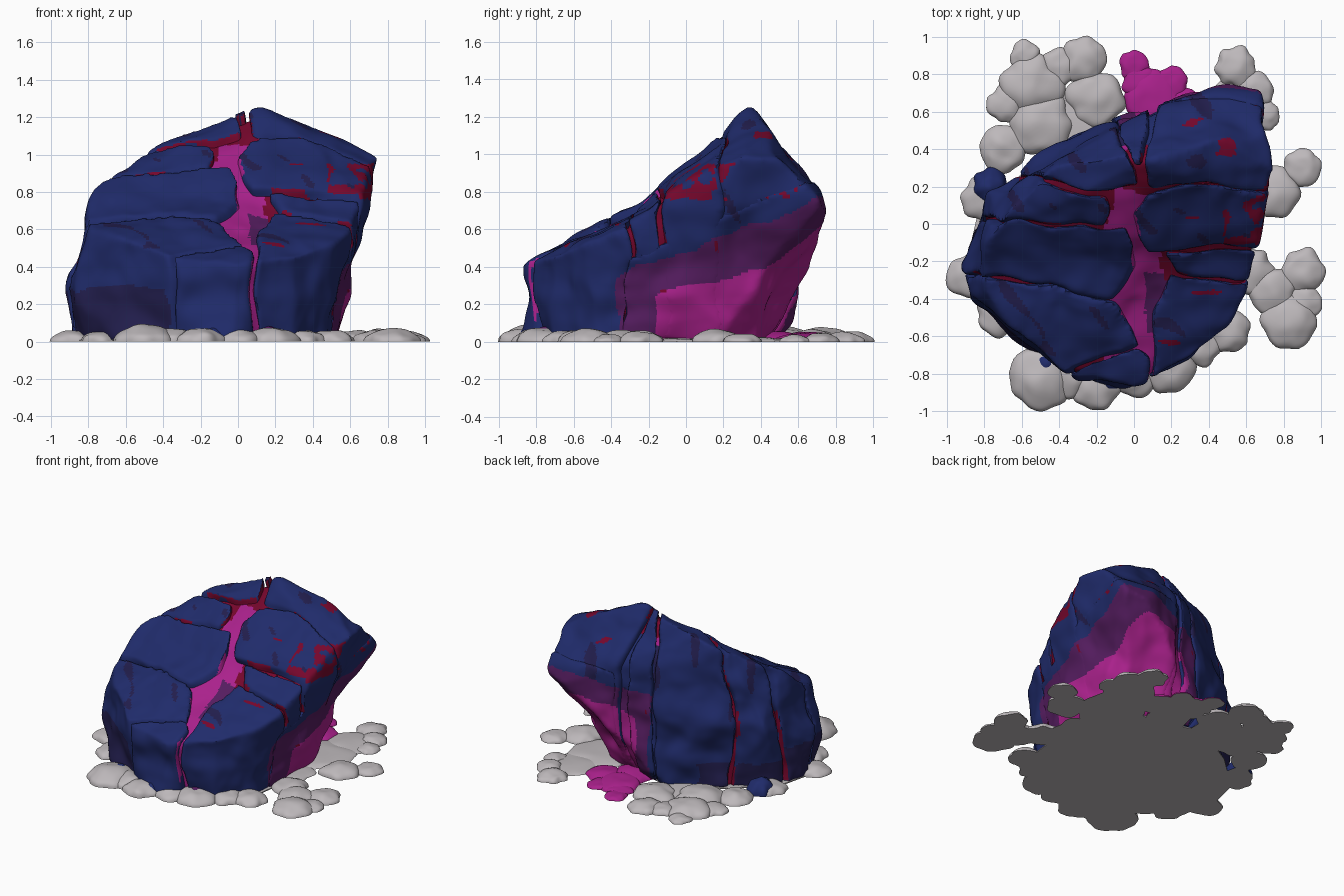
import bpy, bmesh, math
from mathutils import Vector, noise

if "Cube" in bpy.data.objects:
    bpy.data.objects.remove(bpy.data.objects["Cube"])


def material(name, r, g, b):
    m = bpy.data.materials.new(name)
    m.use_nodes = True
    m.diffuse_color = (r, g, b, 1)
    m.node_tree.nodes["Principled BSDF"].inputs["Base Color"].default_value = (r, g, b, 1)
    return m


NAVY, INDIGO, MAGENTA, PURPLE, CRIMSON, ASH = range(6)
PALETTE = [
    material("navy stone", .014, .024, .145),
    material("deep indigo", .016, .013, .075),
    material("magenta glow", .4, .015, .26),
    material("dark purple", .09, .012, .115),
    material("crimson seam", .18, .002, .025),
    material("ash grey", .51, .48, .495),
]


def add_object(name, mesh):
    ob = bpy.data.objects.new(name, mesh)
    bpy.context.collection.objects.link(ob)
    for m in PALETTE:
        mesh.materials.append(m)
    return ob


def smooth_shade(ob, angle):
    bpy.ops.object.select_all(action="DESELECT")
    ob.select_set(True)
    bpy.context.view_layer.objects.active = ob
    bpy.ops.object.shade_smooth_by_angle(angle=math.radians(angle))


# Overall boulder: foot outline, shoulder points and the sloping crown
FOOT = [(-.89, -.25), (-.82, .05), (-.55, .3), (-.2, .5), (.1, .42), (.38, .38), (.5, .15),
        (.52, -.2), (.49, -.45), (.3, -.7), (-.05, -.84), (-.35, -.79), (-.6, -.62), (-.82, -.42)]
BODY = [(-.92, -.2, .28), (-.87, -.4, .25), (-.76, .15, .5), (-.4, .42, .5), (-.15, .53, .5),
        (.5, .77, .68), (.65, .71, .72), (.73, .3, .99), (.66, -.1, .86), (.6, -.35, .68),
        (.5, -.55, .55), (.3, -.74, .46), (0, -.84, .41), (-.3, -.81, .45), (-.6, -.6, .57),
        (-.8, -.35, .68), (-.75, -.05, .88), (-.55, .2, 1), (-.3, .36, 1.11),
        (-.05, .34, 1.16), (.12, .36, 1.25), (.5, .45, 1.11), (.7, .5, .97), (.3, .57, .96)]


def boulder_hull(scale):
    bm = bmesh.new()
    for p in [(x, y, 0) for x, y in FOOT] + BODY:
        bm.verts.new((p[0] * scale, p[1] * scale, p[2] * scale))
    res = bmesh.ops.convex_hull(bm, input=bm.verts[:])
    junk = {e for e in res["geom_interior"] + res["geom_unused"] if isinstance(e, bmesh.types.BMVert)}
    bmesh.ops.delete(bm, geom=list(junk), context="VERTS")
    return bm


def clip(bm, point, normal):
    geom = bm.verts[:] + bm.edges[:] + bm.faces[:]
    bmesh.ops.bisect_plane(bm, geom=geom, plane_co=point, plane_no=normal, clear_outer=True)
    bmesh.ops.holes_fill(bm, edges=[e for e in bm.edges if e.is_boundary], sides=0)


def weather(p, n):
    """Sag the slope, hollow the overhang, bend the cracks and roughen the stone."""
    q = p.copy()
    q.z *= 1 - .12 * math.exp(-((p.y + .3) / .35) ** 2)
    hollow = .09 * math.exp(-(p - Vector((.42, .5, .3))).length_squared / .05)
    q -= Vector((.6, .8, 0)) * hollow
    q.x += .035 * noise.noise(p * 4 + Vector((3, 0, 0)))
    q.y += .05 * noise.noise(p * 4 + Vector((0, 8, 0)))
    q += n * (.022 * noise.noise(p * 3.2) + .01 * noise.noise(p * 9))
    q.z = max(q.z, .01)
    return q


def stone_colour(c, n):
    j = .05 * noise.noise(c * 5)
    z = c.z + j
    # glowing hollow under the overhang, with a purple rim
    if n.z < .45 and (n.x > .3 or n.y > .2) and c.x + j > -.08:
        if c.y > -.16 and c.x > .02 + j and z < .27 + .2 * (c.y + .16) + .5 * max(0, c.y - .4):
            return MAGENTA
        if c.y + j > -.36 and z < .42 + .36 * (c.y + .2):
            return CRIMSON if noise.noise(c * 9) > .6 else PURPLE
    # dark stain near the ground
    if c.x < -.38 + j and z < (.27 if c.y < 0 else .18) and abs(c.y + .1) < .7:
        return INDIGO
    # crimson patch on the right shoulder
    if c.x > .48 and .76 < c.z < .95 and n.y < -.1 and noise.noise(c * 12) > -.1:
        return CRIMSON
    # short seams and dark streaks on the slope
    if c.x > .1 and n.z > .25 and noise.noise(Vector((c.x * 5, c.y * 15, 2))) > .54:
        return CRIMSON
    if c.z > .5 and noise.noise(Vector((c.x * 8 + c.y * 6, c.y * 6 + c.z * 3, 5))) > .5:
        return INDIGO
    return NAVY


def core_colour(c, n):
    if c.y > .42:
        return stone_colour(c, n)
    if abs(c.x - .02 - .05 * math.sin(c.y * 9)) < .17 and c.z < 1.05:
        return PURPLE if c.x > .06 and -.58 < c.y < -.26 and c.z > .38 else MAGENTA
    return CRIMSON


def crack_wall_colour(c, n):
    # patchy glow on the sides of the cracks
    if c.y < -.5 and c.x < 0 or noise.noise(c * 5) < .02:
        return NAVY
    return core_colour(c, n)


def finish_stone(name, bm, voxel, colour, cracks=()):
    bmesh.ops.recalc_face_normals(bm, faces=bm.faces[:])
    raw = bpy.data.meshes.new(name)
    bm.to_mesh(raw)
    bm.free()
    tmp = bpy.data.objects.new("helper", raw)
    bpy.context.collection.objects.link(tmp)
    remesh = tmp.modifiers.new("remesh", "REMESH")
    remesh.mode, remesh.voxel_size = "VOXEL", voxel
    soften = tmp.modifiers.new("soften", "SMOOTH")
    soften.factor, soften.iterations = .5, 4
    mesh = bpy.data.meshes.new_from_object(tmp.evaluated_get(bpy.context.evaluated_depsgraph_get()))
    bpy.data.objects.remove(tmp)
    mesh.materials.clear()
    ob = add_object(name, mesh)
    inner = [any(f.normal.dot(n) > .92 and abs((f.center - p).dot(n)) < .015 for p, n in cracks)
             for f in mesh.polygons]
    moved = [weather(v.co, v.normal) for v in mesh.vertices]
    for v, q in zip(mesh.vertices, moved):
        v.co = q
    mesh.update()
    for f, wall in zip(mesh.polygons, inner):
        f.material_index = (crack_wall_colour if wall else colour)(f.center, f.normal)
    smooth_shade(ob, 40)


# Cracked plates: plan outlines, counter-clockwise, that slice the boulder
PLATES = {
    "front_left_plate": [(-2, -.065), (-2, -1.29), (.02, -.65), (-.11, -.4)],
    "front_block": [(-2, -1.3), (-2, -2), (.08, -2), (.07, -.7), (.02, -.66)],
    "middle_left_plate": [(-2, -.055), (-.12, -.385), (.02, -.23), (.03, -.1), (-.04, -.01), (-2, .035)],
    "upper_left_plate": [(-2, .048), (-.15, .005), (-.12, .07), (-.15, .15), (-2, .58)],
    "rear_left_plate": [(-2, .595), (-.13, .167), (0, .2), (.01, .3), (-.9, 2), (-2, 2)],
    "small_crown_plate": [(-.885, 2), (.02, .315), (.06, .33), (.1, 2)],
    "front_right_plate": [(.14, -2), (2, -2), (2, -.415), (.18, -.285), (.1, -.5), (.11, -.72)],
    "narrow_right_plate": [(.22, -.275), (2, -.4), (2, -.05), (.17, -.165)],
    "middle_right_plate": [(.1, -.14), (2, -.035), (2, .135), (.3, .19), (.06, .14), (-.01, .05)],
    "peak_plate": [(.05, .2), (2, .145), (2, 2), (.115, 2), (.075, .33)],
}
for i, (name, outline) in enumerate(PLATES.items()):
    bm = boulder_hull(1 + .006 * (i % 3))
    cracks = []
    for a, b in zip(outline, outline[1:] + outline[:1]):
        edge = Vector(b) - Vector(a)
        corner, side = Vector((*a, 0)), Vector((edge.y, -edge.x, 0)).normalized()
        clip(bm, corner, side)
        cracks.append((corner, side))
    finish_stone(name, bm, .0165, stone_colour, cracks)

# Unbroken right wall below the cracked slope
bm = boulder_hull(1.01)
for point, normal in [((.15, 0, 0), (-1, 0, 0)), ((0, -.33, 0), (0, -1, 0)), ((.6, -.3, .52), (0, -.35, 1))]:
    clip(bm, point, normal)
finish_stone("right_wall", bm, .0165, stone_colour)

# Glowing core that shows through the cracks
finish_stone("glowing_core", boulder_hull(.96), .02, core_colour)


# Low mounds of ash and spilt glow around the foot, all on a flat ash underside
def mounds(name, spots, colour, height):
    bm = bmesh.new()
    for x, y, r in spots:
        made = bmesh.ops.create_icosphere(bm, subdivisions=4, radius=1)["verts"]
        seed = Vector((x, y, 0)) * 9
        for v in made:
            d = v.co.copy()
            w = r * (1 + .22 * noise.noise(Vector((d.x, d.y, 0)) * 1.6 + seed))
            lift = 1 + .2 * noise.noise(d * 1.5 + seed)
            v.co = (x + d.x * w, y + d.y * w, max(0, d.z) * r * height * lift)
    mesh = bpy.data.meshes.new(name)
    bm.to_mesh(mesh)
    bm.free()
    ob = add_object(name, mesh)
    for f in mesh.polygons:
        f.material_index = ASH if f.center.z < .001 else colour
    smooth_shade(ob, 60)


mounds("rear_ash", [(-.58, .9, .08), (-.55, .74, .16), (-.68, .64, .1), (-.5, .53, .17),
                    (-.27, .88, .12), (-.4, .84, .1), (-.2, .67, .15), (-.7, .4, .13),
                    (.54, .84, .11), (.65, .72, .1), (.7, .58, .08)], ASH, .45)
mounds("side_ash", [(-.79, .14, .13), (-.88, -.28, .12), (.75, .17, .14), (.9, .3, .1),
                    (.62, -.25, .13), (.74, -.35, .13), (.9, -.25, .12), (.83, -.52, .15),
                    (.91, -.42, .09), (-.72, -.48, .12)], ASH, .45)
mounds("front_ash", [(-.5, -.82, .17), (-.2, -.87, .13), (.18, -.76, .15), (0, -.8, .13),
                     (.35, -.64, .12), (.5, -.57, .12), (-.35, -.8, .13)], ASH, .5)
mounds("thin_ash", [(.54, .6, .18), (.48, .3, .24), (.45, -.05, .18), (-.3, .5, .2)], ASH, .12)
mounds("spilt_glow", [(.1, .66, .15), (0, .85, .08), (.2, .75, .09), (.04, .75, .1),
                      (.27, .6, .13), (.1, .48, .15)], MAGENTA, .35)
mounds("stone_chips", [(-.77, .2, .1), (-.48, -.75, .08), (-.13, -.84, .07), (.74, .19, .04)], NAVY, 1)
mounds("purple_chip", [(.17, -.74, .07)], PURPLE, 1.2)

# Thin ash sheet underneath
bm = bmesh.new()
sheet = bm.faces.new([bm.verts.new((x * 1.02, y * 1.02, 0)) for x, y in FOOT])
top = bmesh.ops.extrude_face_region(bm, geom=[sheet])["geom"]
bmesh.ops.translate(bm, vec=(0, 0, .008), verts=[v for v in top if isinstance(v, bmesh.types.BMVert)])
bmesh.ops.recalc_face_normals(bm, faces=bm.faces[:])
mesh = bpy.data.meshes.new("ash_sheet")
bm.to_mesh(mesh)
bm.free()
add_object("ash_sheet", mesh)
for f in mesh.polygons:
    f.material_index = ASH
